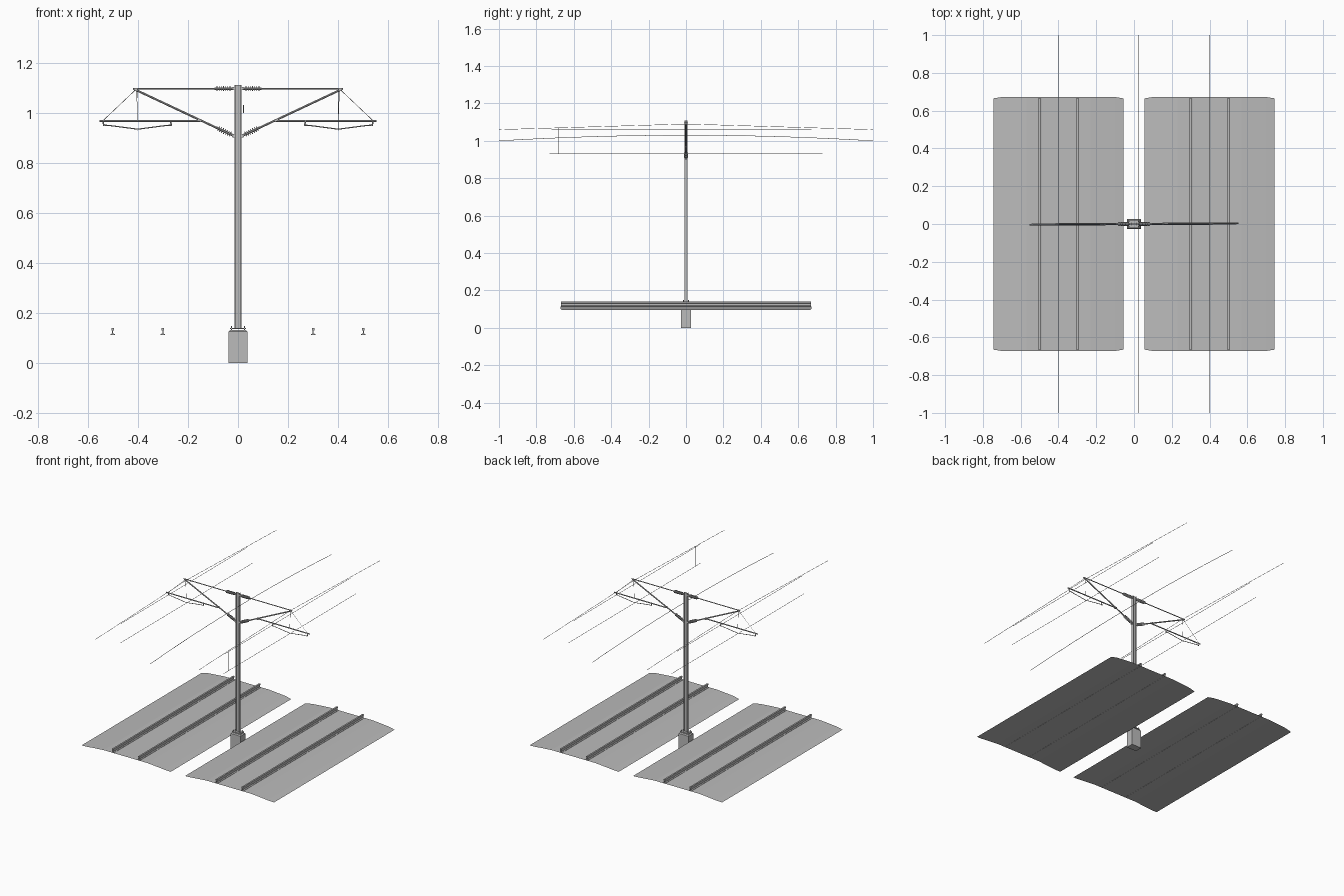
import bpy, bmesh, math
from mathutils import Vector, Matrix

if "Cube" in bpy.data.objects:
    bpy.data.objects.remove(bpy.data.objects["Cube"])

def material(name, v):
    m = bpy.data.materials.new(name)
    m.diffuse_color = (v, v, v, 1)
    m.use_nodes = True
    m.node_tree.nodes["Principled BSDF"].inputs["Base Color"].default_value = m.diffuse_color
    return m

GREY = material("plain grey", 0.5)

def finish(name, bm, smooth=False):
    me = bpy.data.meshes.new(name)
    bm.to_mesh(me)
    bm.free()
    for p in me.polygons:
        p.use_smooth = False
    me.materials.append(GREY)
    ob = bpy.data.objects.new(name, me)
    bpy.context.collection.objects.link(ob)
    if smooth:
        bpy.ops.object.select_all(action='DESELECT')
        ob.select_set(True)
        bpy.context.view_layer.objects.active = ob
        bpy.ops.object.shade_smooth_by_angle()
    return ob

def add_box(bm, c, s):
    bmesh.ops.create_cube(bm, size=1, matrix=Matrix.Translation(c) @ Matrix.Diagonal((*s, 1)))

def add_tube(bm, a, b, r, n=8):
    a, b = Vector(a), Vector(b)
    d = b - a
    m = Matrix.Translation((a + b) / 2) @ d.to_track_quat('Z', 'Y').to_matrix().to_4x4()
    bmesh.ops.create_cone(bm, cap_ends=True, segments=n, radius1=r, radius2=r, depth=d.length, matrix=m)

def tube_path(name, pts, r, n=6):
    bm = bmesh.new()
    for a, b in zip(pts, pts[1:]):
        add_tube(bm, a, b, r, n)
    return finish(name, bm, True)

def extrude_y(name, profile, half):
    bm = bmesh.new()
    f = bm.faces.new([bm.verts.new((x, -half, z)) for x, z in profile])
    g = bmesh.ops.extrude_face_region(bm, geom=[f])
    bmesh.ops.translate(bm, vec=(0, 2 * half, 0), verts=[v for v in g["geom"] if isinstance(v, bmesh.types.BMVert)])
    bmesh.ops.recalc_face_normals(bm, faces=bm.faces)
    return finish(name, bm)

# concrete foundation with chamfered top
bm = bmesh.new()
add_box(bm, (0, 0, 0.066), (0.076, 0.052, 0.132))
top = [e for e in bm.edges if all(v.co.z > 0.1 for v in e.verts)]
bmesh.ops.bevel(bm, geom=top, offset=0.006, segments=1, affect='EDGES')
finish("foundation", bm)

# base plate and anchor bolts
bm = bmesh.new()
add_box(bm, (0, 0, 0.1385), (0.064, 0.04, 0.005))
for x in (-0.026, 0.026):
    for y in (-0.014, 0.014):
        add_tube(bm, (x, y, 0.13), (x, y, 0.149), 0.003, 6)
finish("base_plate", bm)

# mast: wide flange beam with end cap
bm = bmesh.new()
for x in (-0.0115, 0.0115):
    add_box(bm, (x, 0, 0.6255), (0.003, 0.017, 0.969))
add_box(bm, (0, 0, 0.6255), (0.02, 0.004, 0.969))
finish("mast", bm)

# half profile of the track bed, measured from the track centre
half = [(0.345, 0.097), (0.30, 0.103), (0.24, 0.1085), (0.17, 0.114)]
bed = [(-x, z) for x, z in half] + [(x, z) for x, z in reversed(half)]
rail_half = [(0.009, 0.113), (0.009, 0.116), (0.002, 0.119), (0.002, 0.130), (0.0055, 0.132), (0.0055, 0.140)]
rail = rail_half + [(-x, z) for x, z in reversed(rail_half)]

def insulator(name, a, b):
    a, b = Vector(a), Vector(b)
    d = (b - a).normalized()
    bm = bmesh.new()
    add_tube(bm, a, b, 0.005, 10)
    for i in range(7):
        p = a.lerp(b, 0.14 + 0.12 * i)
        add_tube(bm, p - d * 0.0015, p + d * 0.0015, 0.0105, 12)
    finish(name, bm, True)

for s, side in ((-1, "left"), (1, "right")):
    cx = 0.4 * s

    # ballast sheet with slightly drawn-in outer corners
    bm = bmesh.new()
    rows = []
    for e in (-1, 1):
        rows.append([bm.verts.new((cx + x, e * (0.665 if abs(x) > 0.32 else 0.672), z)) for x, z in bed])
    for i in range(len(bed) - 1):
        bm.faces.new((rows[0][i], rows[0][i + 1], rows[1][i + 1], rows[1][i]))
    finish("track_bed_" + side, bm)

    # rails
    for k, off in enumerate((-0.1, 0.1)):
        extrude_y(f"rail_{side}_{k}", [(cx + off + x, z) for x, z in rail], 0.668)

    # a point on this side's arm
    def P(x, z, y=0.0):
        return (s * x, s * y, z)

    # cantilever frame
    tube_path("top_tube_" + side, [P(0.01, 1.096), P(0.42, 1.096)], 0.003, 8)
    tube_path("diagonal_tube_" + side, [P(0.01, 0.904), P(0.415, 1.094)], 0.0042, 8)
    tube_path("steady_tube_" + side, [P(0.15, 0.967, 0.004), P(0.553, 0.967, 0.004)], 0.0037, 8)
    insulator("top_insulator_" + side, P(0.022, 1.096), P(0.094, 1.096))
    insulator("lower_insulator_" + side, P(0.022, 0.910), P(0.086, 0.940))

    # mast brackets and clamps
    bm = bmesh.new()
    add_box(bm, P(0.016, 1.096), (0.012, 0.012, 0.012))
    add_box(bm, P(0.016, 0.907), (0.012, 0.012, 0.014))
    add_box(bm, P(0.153, 0.969), (0.012, 0.012, 0.01))
    add_box(bm, P(0.408, 1.092), (0.012, 0.01, 0.01))
    finish("clamps_" + side, bm)

    # registration arms hung under the steady tube
    for x in (0.265, 0.535):
        tube_path(f"drop_bracket_{side}_{x}", [P(x + 0.005, 0.967), P(x, 0.947)], 0.003)
    tube_path("registration_arms_" + side,
              [P(0.265, 0.95), P(0.285, 0.949), P(0.4, 0.934), P(0.515, 0.949), P(0.535, 0.95)], 0.0022)

    # stay wires
    tube_path("stay_outer_" + side, [P(0.41, 1.09), P(0.54, 0.967)], 0.001, 4)
    tube_path("stay_inner_" + side, [P(0.405, 1.09), P(0.4, 0.967)], 0.001, 4)

    # overhead wires: sagging carrier, straight auxiliary, contact
    ys = [-1 + i / 8 for i in range(17)]
    tube_path("carrier_wire_" + side, [(cx, y, 1.09 - 0.03 * abs(y)) for y in ys], 0.0012, 5)
    tube_path("auxiliary_wire_" + side, [(cx, -0.72, 1.063), (cx, 0.67, 1.063)], 0.0012, 5)
    tube_path("contact_wire_" + side, [(cx, -0.73, 0.93), (cx, 0.73, 0.93)], 0.0012, 5)

# dropper between carrier and contact wire
tube_path("dropper", [(0.4, -0.68, 1.068), (0.4, -0.68, 0.93)], 0.001, 4)

# return wire beside the mast
tube_path("return_wire", [(0.022, -1 + i / 8, 1.03 - 0.03 * (1 - i / 8) ** 2) for i in range(17)], 0.0015, 5)
